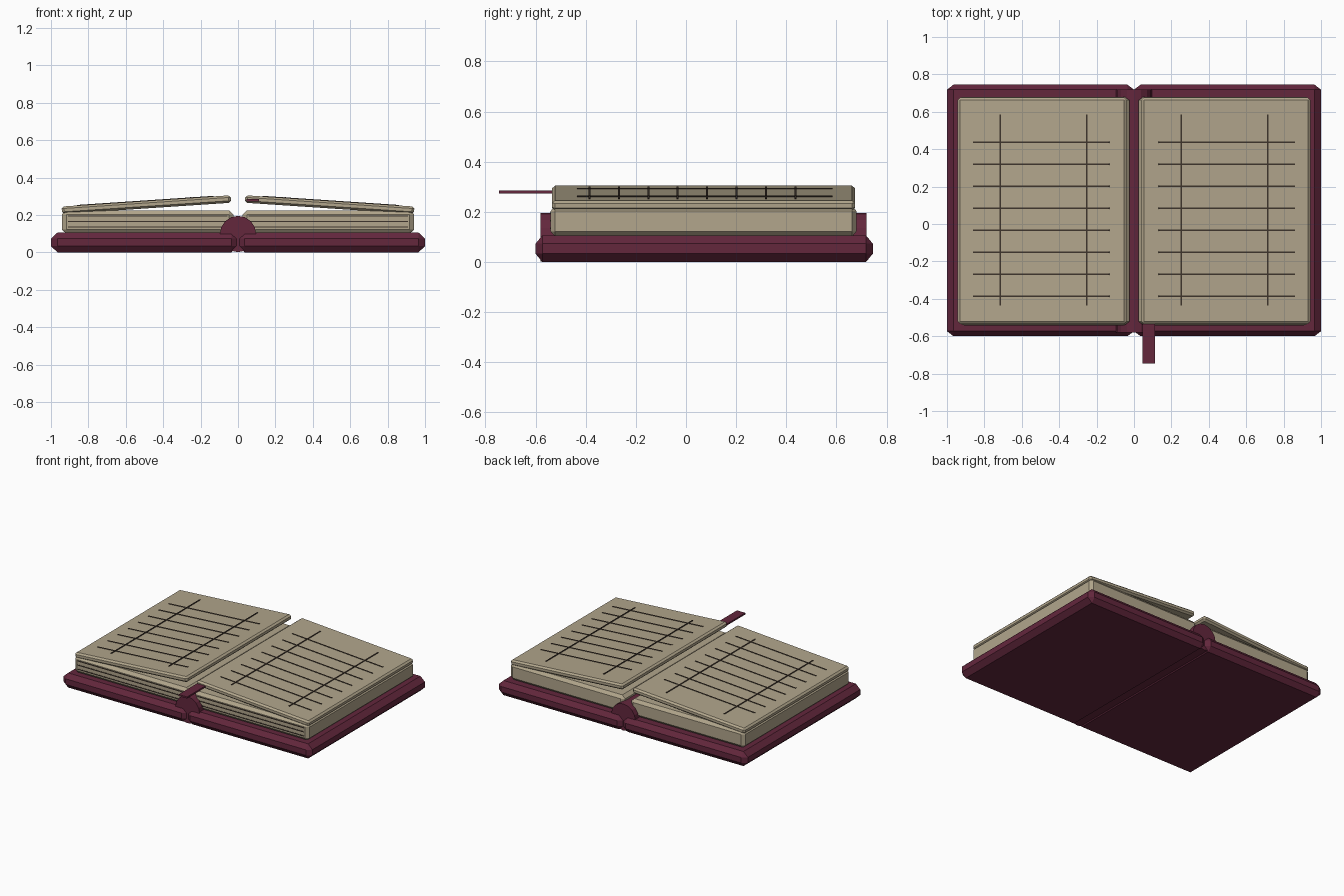
import bpy, bmesh, math
from mathutils import Matrix, Vector

if "Cube" in bpy.data.objects:
    bpy.data.objects.remove(bpy.data.objects["Cube"])


def material(name, rgb):
    m = bpy.data.materials.new(name)
    m.diffuse_color = (*rgb, 1)
    m.use_nodes = True
    m.node_tree.nodes["Principled BSDF"].inputs["Base Color"].default_value = m.diffuse_color
    return m


COVER = material("burgundy leather", (0.125, 0.020, 0.046))
PAPER = material("aged paper", (0.445, 0.381, 0.262))
INK = material("dark ink", (0.048, 0.034, 0.025))


def finish(bm, name, mat):
    bmesh.ops.recalc_face_normals(bm, faces=bm.faces)
    me = bpy.data.meshes.new(name)
    bm.to_mesh(me)
    bm.free()
    me.materials.append(mat)
    ob = bpy.data.objects.new(name, me)
    bpy.context.collection.objects.link(ob)
    return ob


def box(name, lo, hi, mat, bevel=None, matrix=None):
    """Box between two corners; bevel gives the chamfer along x, y and z."""
    lo, hi = Vector(lo), Vector(hi)
    size = hi - lo
    b = Vector(bevel or (1, 1, 1))
    bm = bmesh.new()
    bmesh.ops.create_cube(bm, size=1)
    bmesh.ops.scale(bm, vec=[size[i] / b[i] for i in range(3)], verts=bm.verts)
    if bevel:
        bmesh.ops.bevel(bm, geom=bm.edges[:], offset=1, segments=1,
                        profile=0.5, affect='EDGES')
    bmesh.ops.scale(bm, vec=b, verts=bm.verts)
    bmesh.ops.translate(bm, vec=(lo + hi) / 2, verts=bm.verts)
    if matrix:
        bm.transform(matrix)
    return finish(bm, name, mat)


# Spine: a roll lying along the hinge
bm = bmesh.new()
bmesh.ops.create_cone(bm, cap_ends=True, segments=16, radius1=0.097,
                      radius2=0.097, depth=1.30)
bm.transform(Matrix.Translation((0, 0.07, 0.098)) @ Matrix.Rotation(math.pi / 2, 4, 'X'))
finish(bm, "spine", COVER)

TILT = math.atan2(0.06, 0.9)
for side, s in (("left", -1), ("right", 1)):
    def mirrored_box(name, x0, x1, y0, y1, z0, z1, mat, bevel=None, matrix=None):
        xs = sorted((s * x0, s * x1))
        return box(f"{side}_{name}", (xs[0], y0, z0), (xs[1], y1, z1), mat, bevel, matrix)

    # Cover board and page block
    mirrored_box("cover", 0, 1, -0.60, 0.745, 0, 0.106, COVER, (0.035, 0.027, 0.033))
    mirrored_box("page_block", 0.025, 0.942, -0.54, 0.68, 0.100, 0.225, PAPER,
                 (0.024, 0.018, 0.022))

    # Sheet edges on the front of the block
    for i, z in enumerate((0.135, 0.165, 0.195)):
        mirrored_box(f"sheet_edge_{i}", 0.055, 0.91, -0.543, -0.535, z - 0.003, z + 0.003, INK)

    # Open leaf, sloping down from the middle to the outer edge
    slope = Matrix.Translation((s * 0.49, 0, 0.255)) @ Matrix.Rotation(s * TILT, 4, 'Y')
    flat = slope @ Matrix.Translation((-s * 0.49, 0, 0))
    mirrored_box("leaf", 0.037, 0.943, -0.535, 0.675, -0.020, 0.020, PAPER,
                 (0.013, 0.013, 0.011), flat)

    # Ruled lines and margins
    for i in range(8):
        y = 0.436 - i * 0.1173
        mirrored_box(f"ruled_line_{i}", 0.13, 0.86, y - 0.004, y + 0.004,
                     0.018, 0.023, INK, None, flat)
    for i, x in enumerate((0.25, 0.715)):
        mirrored_box(f"margin_line_{i}", x - 0.004, x + 0.004, -0.435, 0.585,
                     0.018, 0.024, INK, None, flat)

# Ribbon bookmark sticking out at the front
box("bookmark", (0.045, -0.745, 0.273), (0.112, -0.45, 0.285), COVER)
